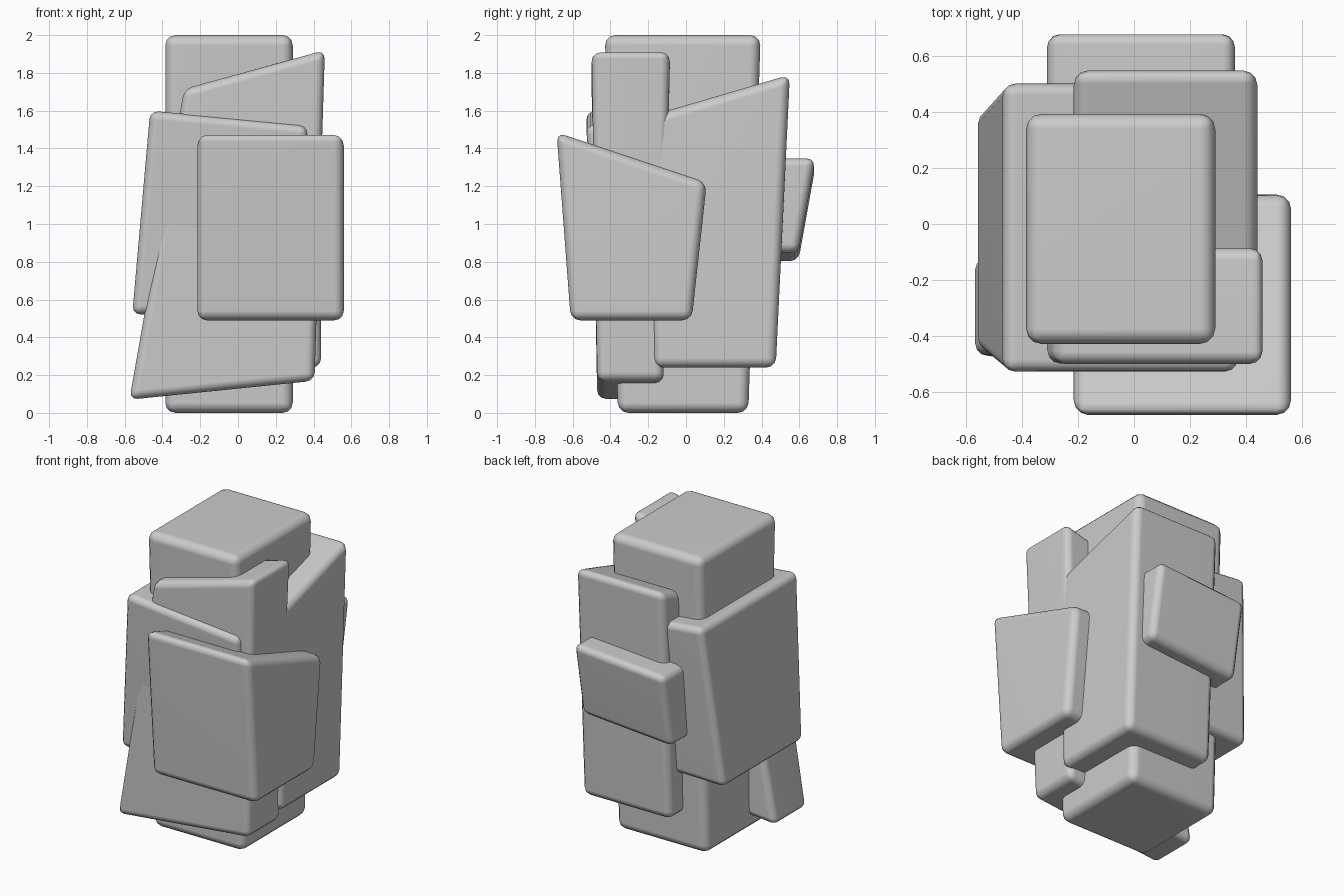
import bpy, bmesh

if "Cube" in bpy.data.objects:
    bpy.data.objects.remove(bpy.data.objects["Cube"])


def slab(name, bottom, top, z_bottom, z_top, axis=0, width=0.05):
    """Tapered stone block. bottom/top are (x0, x1, y0, y1); the end heights
    are given at the low and high end of the tilt axis (0 = x, 1 = y)."""
    bm = bmesh.new()
    rings = []
    for rect, z in ((bottom, z_bottom), (top, z_top)):
        ring = []
        for i, j in ((0, 0), (1, 0), (1, 1), (0, 1)):
            height = z[(i, j)[axis]]
            ring.append(bm.verts.new((rect[i], rect[2 + j], height)))
        rings.append(ring)
    low, high = rings
    bm.faces.new(low[::-1])
    bm.faces.new(high)
    for k in range(4):
        n = (k + 1) % 4
        bm.faces.new((low[k], low[n], high[n], high[k]))
    bmesh.ops.recalc_face_normals(bm, faces=bm.faces)
    # worn, rounded edges
    bmesh.ops.bevel(bm, geom=bm.edges[:], offset=width, offset_type='OFFSET',
                    segments=3, profile=0.5, affect='EDGES')
    mesh = bpy.data.meshes.new(name)
    bm.to_mesh(mesh)
    bm.free()
    mesh.shade_smooth()
    obj = bpy.data.objects.new(name, mesh)
    bpy.context.collection.objects.link(obj)
    # keep the broad faces looking flat
    mod = obj.modifiers.new("flat_faces", 'WEIGHTED_NORMAL')
    mod.keep_sharp = True
    return obj


# Full-height central block
slab("core_block", (-0.385, 0.29, -0.36, 0.33), (-0.385, 0.29, -0.43, 0.395),
     (0, 0), (2, 2), width=0.055)

# Thick block on the front right, top falling towards the back
slab("front_right_block", (-0.215, 0.56, -0.61, 0.03), (-0.215, 0.56, -0.685, 0.11),
     (0.49, 0.49), (1.485, 1.22), axis=1)

# Tall front slab leaning right, top rising to the right
slab("front_tall_slab", (-0.575, 0.405, -0.47, -0.12), (-0.285, 0.46, -0.50, -0.085),
     (0.07, 0.17), (1.715, 1.92), width=0.045)

# Wide block on the left
slab("left_wide_block", (-0.56, 0.36, -0.45, 0.40), (-0.465, 0.37, -0.53, 0.505),
     (0.52, 0.54), (1.60, 1.52), width=0.045)

# Tall block at the back right, top rising to the back
slab("back_right_block", (-0.215, 0.44, -0.17, 0.475), (-0.215, 0.44, -0.20, 0.55),
     (0.24, 0.24), (1.57, 1.79), axis=1)

# Small block stuck on the back
slab("back_small_block", (-0.31, 0.36, 0.30, 0.595), (-0.31, 0.36, 0.30, 0.685),
     (0.80, 0.85), (1.30, 1.35), width=0.045)
